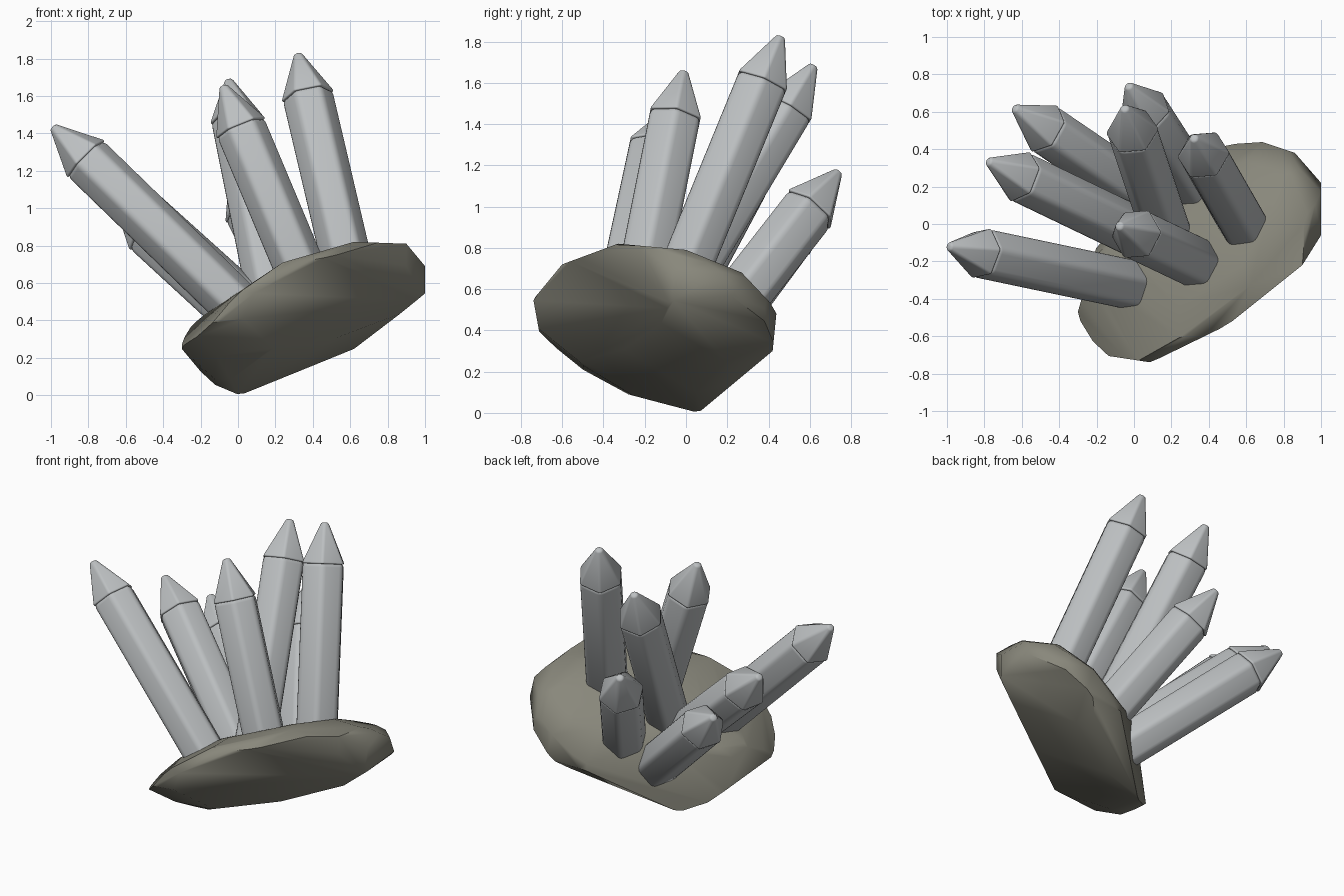
import bpy, bmesh, math
from mathutils import Vector, Matrix

cube = bpy.data.objects.get("Cube")
if cube:
    bpy.data.objects.remove(cube, do_unlink=True)


def material(name, rgb):
    m = bpy.data.materials.new(name)
    m.use_nodes = True
    m.diffuse_color = (*rgb, 1)
    m.node_tree.nodes["Principled BSDF"].inputs["Base Color"].default_value = (*rgb, 1)
    return m


CRYSTAL = material("pale grey crystal", (0.50, 0.52, 0.53))
STONE = material("olive grey stone", (0.25, 0.245, 0.20))


def add_object(name, bm, mat, angle):
    bmesh.ops.recalc_face_normals(bm, faces=bm.faces)
    mesh = bpy.data.meshes.new(name)
    bm.to_mesh(mesh)
    bm.free()
    mesh.materials.append(mat)
    ob = bpy.data.objects.new(name, mesh)
    bpy.context.collection.objects.link(ob)
    bpy.ops.object.select_all(action='DESELECT')
    ob.select_set(True)
    bpy.context.view_layer.objects.active = ob
    bpy.ops.object.shade_smooth_by_angle(angle=math.radians(angle))
    return ob


# Stone base: a tilted flattened ellipsoid, cut by planes to angular outlines
CENTRE = Vector((0.35, -0.15, 0.41))
NORMAL = Vector((-0.6, 0.53, 1)).normalized()
side = NORMAL.cross(Vector((0.8, 0.585, 0.12))).normalized()
long_axis = side.cross(NORMAL)
frame = Matrix((long_axis, side, NORMAL)).transposed()

# Convex outlines, each listed counterclockwise, with the two axes they lie in
X, Y, Z = Matrix.Identity(3)
OUTLINES = [
    (X, Z, [(-.3, .33), (-.3, .17), (-.18, .08), (.01, 0), (.38, .15), (.65, .26),
            (1, .53), (1, .69), (.9, .81), (.62, .82), (.24, .71), (-.18, .43)]),
    (Y, Z, [(-.74, .55), (-.7, .33), (-.53, .19), (-.28, .09), (.06, 0), (.42, .3),
            (.44, .5), (.27, .68), (0, .79), (-.33, .82), (-.6, .72)]),
    (X, Y, [(-.3, -.47), (-.24, -.69), (.09, -.74), (.5, -.54), (.9, -.22), (1, -.06),
            (1, .22), (.86, .38), (.65, .45), (.45, .41), (-.2, -.12)]),
    (Vector((.79, .62, 0)), Vector((-.26, .34, .91)),
     [(-.57, .12), (-.44, .06), (-.19, 0), (.23, .04), (.61, .13), (.93, .32),
      (.87, .5), (.61, .54), (.32, .51), (-.11, .43), (-.33, .34), (-.48, .22)]),
    (Vector((-.75, .63, 0)), Vector((.34, .4, .85)),
     [(-.83, .91), (-.82, .82), (-.47, .07), (-.23, -.06), (-.07, -.08),
      (.07, -.01), (0, .5), (-.24, .82), (-.45, .97), (-.66, .99)]),
]

bm = bmesh.new()
bmesh.ops.create_icosphere(bm, subdivisions=3, radius=1)
for v in bm.verts:
    v.co = CENTRE + frame @ Vector((v.co.x * 0.9, v.co.y * 0.7, v.co.z * 0.26))
for u, w, pts in OUTLINES:
    for (ax, ay), (bx, by) in zip(pts, pts[1:] + pts[:1]):
        outward = u * (by - ay) + w * (ax - bx)
        room = ax * (by - ay) + ay * (ax - bx)
        bmesh.ops.bisect_plane(bm, geom=bm.verts[:] + bm.edges[:] + bm.faces[:],
                               plane_co=outward * room / outward.length_squared,
                               plane_no=outward, clear_outer=True)
        rim = [e for e in bm.edges if e.is_boundary]
        if rim:
            bmesh.ops.holes_fill(bm, edges=rim, sides=0)

# Clean the cut body into one convex skin
bmesh.ops.remove_doubles(bm, verts=bm.verts, dist=0.025)
points = [v.co.copy() for v in bm.verts]
bm.free()
bm = bmesh.new()
for p in points:
    bm.verts.new(p)
hull = bmesh.ops.convex_hull(bm, input=bm.verts)
spare = {g for g in hull["geom_interior"] if isinstance(g, bmesh.types.BMVert)}
bmesh.ops.delete(bm, geom=list(spare), context='VERTS')
add_object("stone_base", bm, STONE, 50)


# Crystals: six-sided shaft with a separate pointed cap, edges rounded
def prism(name, tip, direction, spin, start, end, r_start, r_end, bevel):
    """Hexagonal frustum between two distances back from the tip."""
    d = Vector(direction).normalized()
    bm = bmesh.new()
    bmesh.ops.create_cone(bm, cap_ends=True, segments=6, radius1=r_start,
                          radius2=r_end, depth=start - end)
    bmesh.ops.bevel(bm, geom=bm.edges[:], offset=bevel, segments=3,
                    profile=0.5, affect='EDGES', clamp_overlap=True)
    x = (X - d * d.x).normalized()
    turn = Matrix((x, d.cross(x), d)).transposed().to_4x4()
    middle = Vector(tip) - d * (start + end) / 2
    bm.transform(Matrix.Translation(middle) @ turn
                 @ Matrix.Rotation(math.radians(spin), 4, 'Z'))
    return add_object(name, bm, CRYSTAL, 40)


# Each crystal: tip, direction, turn about its own axis
CRYSTALS = {
    "right_long": ((-.99, -.12, 1.435), (-1, .21, .97), 30),
    "right_middle": ((-.78, .335, 1.22), (-1, .48, .9), 30),
    "right_back": ((-.64, .62, 1.02), (-1, .68, .92), 20),
    "back_short": ((-.03, .74, 1.17), (-.5, .78, 1), 15),
    "back_tall": ((-.05, .62, 1.685), (-.2, .6, 1), 30),
    "left_tall": ((.32, .46, 1.825), (-.235, .41, 1), 30),
    "front": ((-.08, -.01, 1.655), (-.42, .2, 1), 30),
}
for name, (tip, direction, spin) in CRYSTALS.items():
    d = Vector(direction).normalized()
    root = (Vector(tip) - CENTRE).dot(NORMAL) / d.dot(NORMAL) - 0.04
    prism(name + "_crystal_shaft", tip, direction, spin, root, 0.246, 0.142, 0.142, 0.026)
    prism(name + "_crystal_cap", tip, direction, spin, 0.252, 0, 0.147, 0.024, 0.012)
